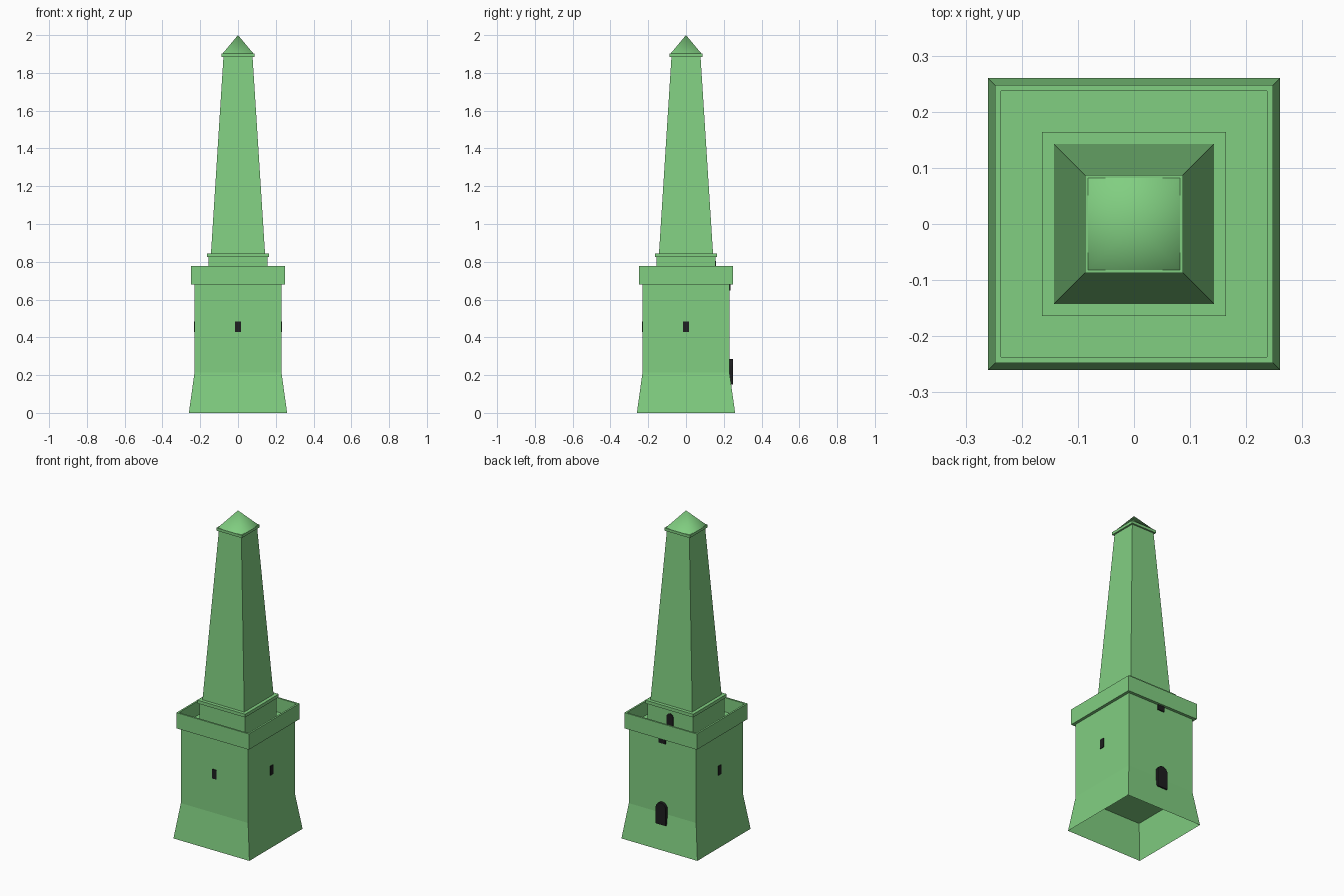
import bpy, bmesh, math
from mathutils import Matrix

cube = bpy.data.objects.get("Cube")
if cube:
    bpy.data.objects.remove(cube, do_unlink=True)


def material(name, colour):
    mat = bpy.data.materials.new(name)
    mat.use_nodes = True
    mat.diffuse_color = colour
    mat.node_tree.nodes["Principled BSDF"].inputs["Base Color"].default_value = colour
    return mat


GREEN = material("green stone", (0.22, 0.62, 0.22, 1))
BLACK = material("black opening", (0.013, 0.013, 0.014, 1))


def finish(name, bm, mat, smooth=False):
    bmesh.ops.recalc_face_normals(bm, faces=bm.faces[:])
    for f in bm.faces:
        f.smooth = smooth
    mesh = bpy.data.meshes.new(name)
    bm.to_mesh(mesh)
    bm.free()
    mesh.materials.append(mat)
    obj = bpy.data.objects.new(name, mesh)
    bpy.context.collection.objects.link(obj)
    return obj


def square_stack(name, profile, cap_bottom=True, cap_top=True):
    """Sweep a (half width, height) profile around a square plan."""
    bm = bmesh.new()
    corners = ((-1, -1), (1, -1), (1, 1), (-1, 1))
    rings = [[bm.verts.new((h * x, h * y, z)) for x, y in corners] for h, z in profile]
    for a, b in zip(rings, rings[1:]):
        for i in range(4):
            j = (i + 1) % 4
            bm.faces.new((a[i], a[j], b[j], b[i]))
    if cap_bottom:
        bm.faces.new(rings[0][::-1])
    if cap_top:
        bm.faces.new(rings[-1])
    return finish(name, bm, GREEN)


def opening(name, width, bottom, top, inner, outer, turn=0, arched=False):
    """Dark panel on the front wall, turned about z to another side."""
    r = width / 2
    if arched:
        angles = [math.pi * i / 8 for i in range(9)]
        outline = [(-r, bottom), (r, bottom)]
        outline += [(r * math.cos(a), top - r + r * math.sin(a)) for a in angles]
    else:
        outline = [(-r, bottom), (r, bottom), (r, top), (-r, top)]
    bm = bmesh.new()
    face = bm.faces.new([bm.verts.new((x, -outer, z)) for x, z in outline])
    out = bmesh.ops.extrude_face_region(bm, geom=[face])
    moved = [v for v in out["geom"] if isinstance(v, bmesh.types.BMVert)]
    bmesh.ops.translate(bm, verts=moved, vec=(0, outer - inner, 0))
    bmesh.ops.transform(bm, matrix=Matrix.Rotation(math.radians(turn), 4, "Z"), verts=bm.verts[:])
    return finish(name, bm, BLACK)


# Lower tower: open flared foot, straight body, hollow parapet
square_stack("flared_foot", [(0.26, 0), (0.23, 0.215)], False, False)
square_stack("tower_body", [(0.23, 0.215), (0.23, 0.68)], True, False)
square_stack("parapet", [(0.23, 0.68), (0.248, 0.68), (0.248, 0.777),
                         (0.237, 0.777), (0.237, 0.69)], False, True)

# Upper tower: plinth, ledge, tapering shaft, cap slab
square_stack("upper_plinth", [(0.155, 0.69), (0.155, 0.825)])
square_stack("plinth_ledge", [(0.164, 0.825), (0.164, 0.845)])
square_stack("tapering_shaft", [(0.143, 0.845), (0.077, 1.885)])
square_stack("cap_slab", [(0.087, 1.885), (0.087, 1.902)])

# Smooth pointed roof
bm = bmesh.new()
bmesh.ops.create_cone(bm, cap_ends=False, segments=4, radius1=0.082 * math.sqrt(2),
                      radius2=0, depth=0.098,
                      matrix=Matrix.Translation((0, 0, 1.951)) @ Matrix.Rotation(math.pi / 4, 4, "Z"))
bmesh.ops.remove_doubles(bm, verts=bm.verts[:], dist=0.0001)
finish("pointed_roof", bm, GREEN, smooth=True)

# Slit windows on the front and both sides
for side, turn in (("front", 0), ("left", 90), ("right", -90)):
    opening(side + "_window", 0.03, 0.427, 0.485, 0.227, 0.234, turn)

# Back doors and the small hatch beneath the parapet
opening("back_door", 0.07, 0.15, 0.285, 0.22, 0.248, 180, True)
opening("back_hatch", 0.045, 0.648, 0.68, 0.227, 0.236, 180)
opening("balcony_door", 0.045, 0.69, 0.803, 0.152, 0.159, 180, True)
